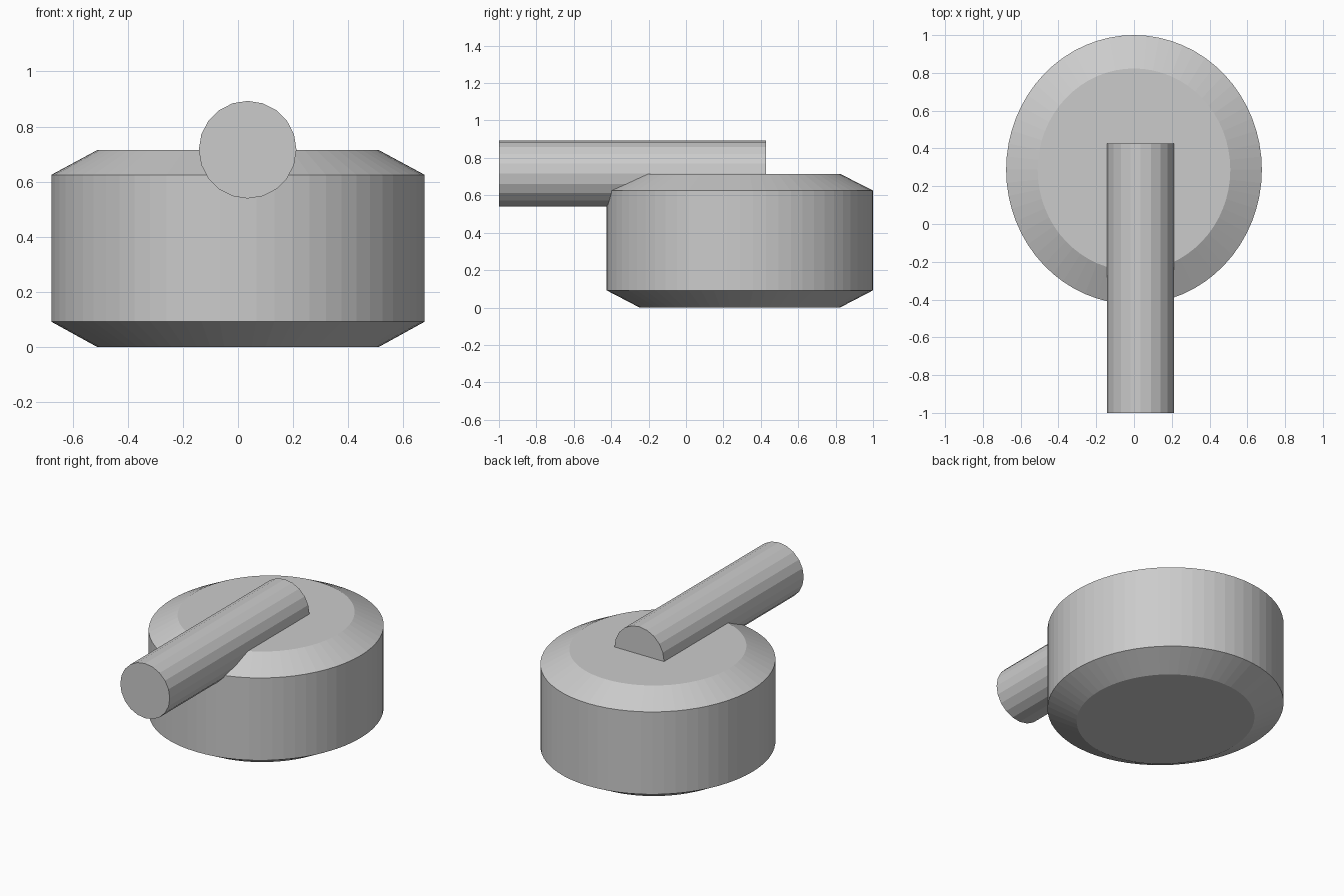
import bpy, bmesh
from math import cos, sin, tau, pi

if "Cube" in bpy.data.objects:
    bpy.data.objects.remove(bpy.data.objects["Cube"])


def loft(name, rings, sides, location, rotation=(0, 0, 0)):
    """Capped solid from a stack of elliptical rings (radius x, radius y, height)."""
    bm = bmesh.new()
    loops = [[bm.verts.new((rx * cos(tau * i / sides), ry * sin(tau * i / sides), z))
              for i in range(sides)] for rx, ry, z in rings]
    for low, high in zip(loops, loops[1:]):
        for i in range(sides):
            j = (i + 1) % sides
            bm.faces.new((low[i], low[j], high[j], high[i]))
    bm.faces.new(loops[0][::-1])
    bm.faces.new(loops[-1])
    mesh = bpy.data.meshes.new(name)
    bm.to_mesh(mesh)
    bm.free()
    obj = bpy.data.objects.new(name, mesh)
    obj.location, obj.rotation_euler = location, rotation
    bpy.context.collection.objects.link(obj)
    return obj


# Slightly oval drum with chamfered top and bottom rims
loft("drum_body",
     [(0.51, 0.536, 0), (0.677, 0.7125, 0.092), (0.677, 0.7125, 0.625), (0.51, 0.536, 0.715)],
     64, (0, 0.2875, 0))

# Round handle half sunk into the top, pointing to the front
loft("handle", [(0.177, 0.177, 0), (0.177, 0.177, 1.427)],
     20, (0.035, 0.427, 0.716), (pi / 2, 0, 0))
